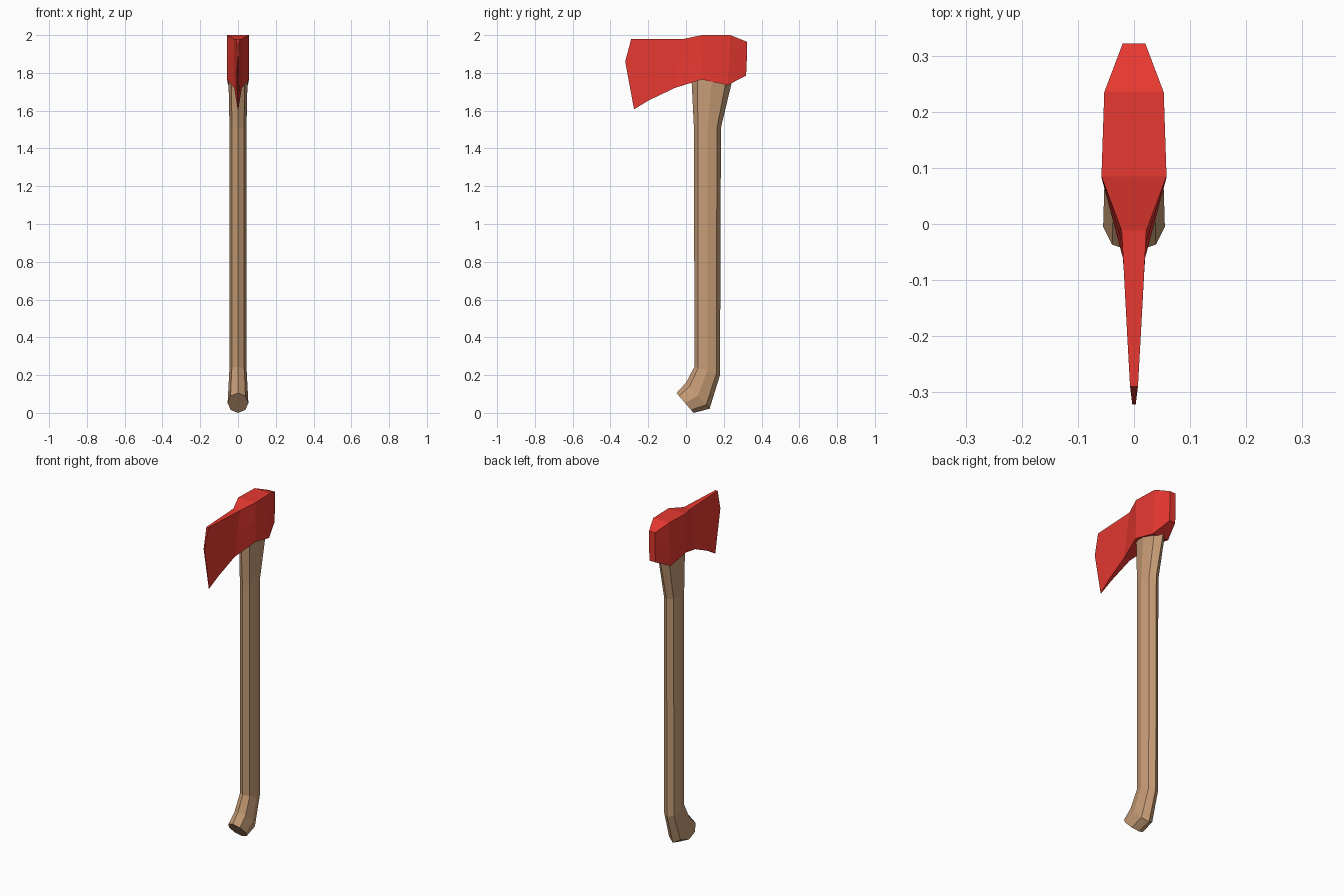
import bpy, bmesh, math
from mathutils import Vector

if "Cube" in bpy.data.objects:
    bpy.data.objects.remove(bpy.data.objects["Cube"])


def material(name, rgb):
    mat = bpy.data.materials.new(name)
    mat.diffuse_color = (*rgb, 1)
    mat.use_nodes = True
    mat.node_tree.nodes["Principled BSDF"].inputs["Base Color"].default_value = mat.diffuse_color
    return mat


def loft(name, rings, mat):
    """Skin a list of closed rings and cap both ends."""
    bm = bmesh.new()
    loops = [[bm.verts.new(p) for p in ring] for ring in rings]
    n = len(loops[0])
    for a, b in zip(loops, loops[1:]):
        for i in range(n):
            j = (i + 1) % n
            bm.faces.new((a[i], a[j], b[j], b[i]))
    bm.faces.new(loops[0])
    bm.faces.new(loops[-1])
    bmesh.ops.recalc_face_normals(bm, faces=bm.faces)
    mesh = bpy.data.meshes.new(name)
    bm.to_mesh(mesh)
    bm.free()
    mesh.materials.append(mat)
    obj = bpy.data.objects.new(name, mesh)
    bpy.context.collection.objects.link(obj)
    return obj


def octagon(front, back, half_width):
    """Eight-sided ring between a front and a back (y, z) point."""
    f, b = Vector((0, *front)), Vector((0, *back))
    mid, arm = (f + b) / 2, (f - b) / 2
    side = Vector((half_width, 0, 0))
    return [mid + arm * math.cos(k * math.pi / 4) + side * math.sin(k * math.pi / 4)
            for k in range(8)]


# Handle: octagonal shaft with a hooked knob and flared top
handle_rings = [
    ((-0.05, 0.105), (0.04, 0.0), 0.055),
    ((0.0, 0.16), (0.125, 0.022), 0.053),
    ((0.045, 0.245), (0.18, 0.2), 0.046),
    ((0.042, 1.51), (0.185, 1.51), 0.045),
    ((0.03, 1.75), (0.24, 1.74), 0.05),
    ((0.03, 1.85), (0.24, 1.85), 0.05),
]
loft("handle", [octagon(*r) for r in handle_rings], material("wood", (0.56, 0.33, 0.18)))

# Axe head: mirrored sections from cutting edge to poll,
# each as top, middle and bottom (half width, y, z)
head_sections = [
    ((0.007, -0.29, 1.98), (0.003, -0.322, 1.86), (0.002, -0.275, 1.607)),
    ((0.012, -0.20, 1.98), (0.010, -0.20, 1.86), (0.009, -0.20, 1.653)),
    ((0.022, -0.012, 1.98), (0.021, -0.035, 1.86), (0.020, -0.06, 1.72)),
    ((0.058, 0.085, 2.0), (0.058, 0.085, 1.87), (0.058, 0.083, 1.765)),
    ((0.053, 0.235, 2.0), (0.053, 0.23, 1.87), (0.053, 0.22, 1.735)),
    ((0.020, 0.322, 1.965), (0.020, 0.322, 1.87), (0.020, 0.318, 1.785)),
]
head_rings = [list(s) + [(-x, y, z) for x, y, z in reversed(s)] for s in head_sections]
loft("axe_head", head_rings, material("red_paint", (0.8, 0.04, 0.03)))
